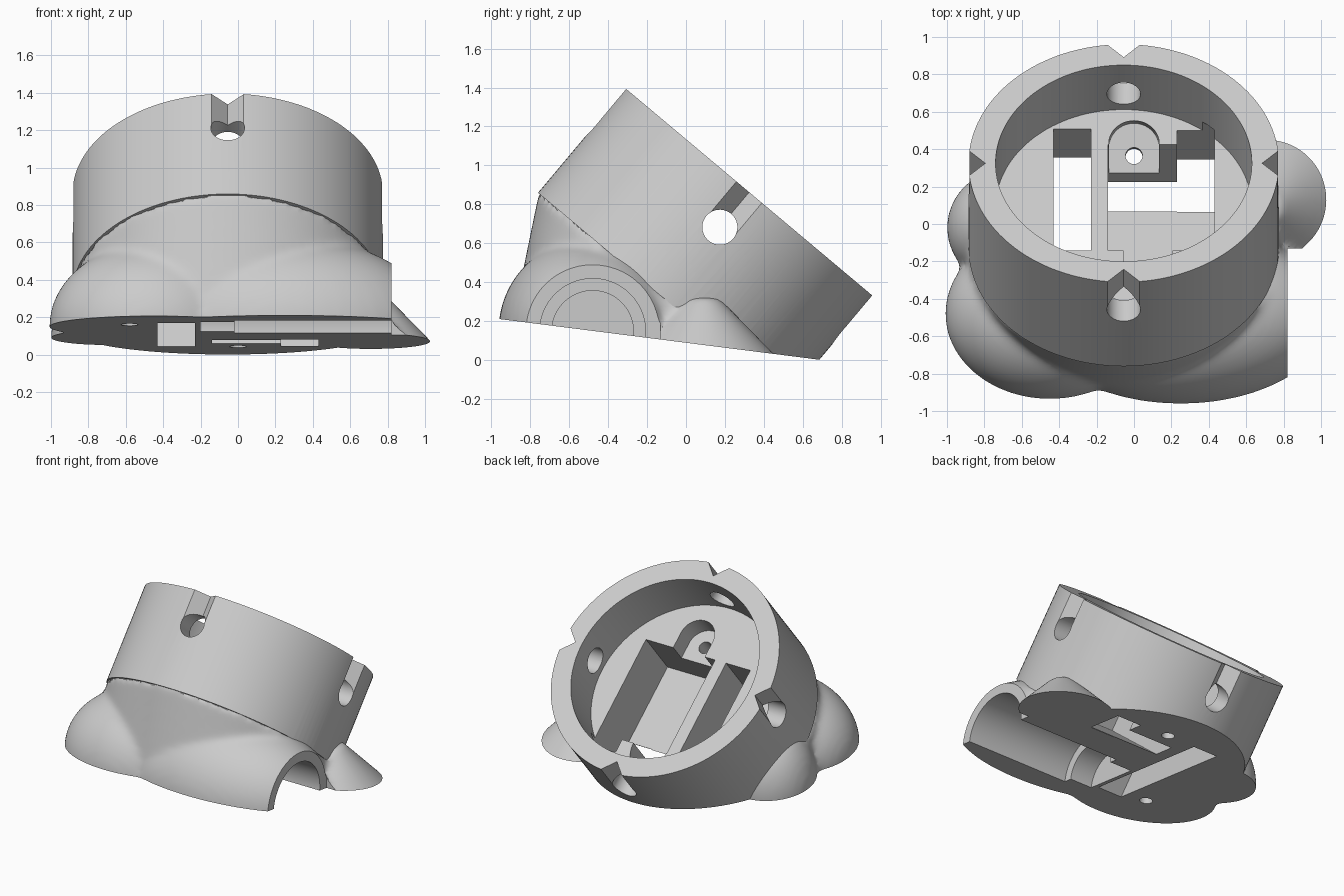
import bpy, bmesh
from math import radians, cos, sin, tau
from mathutils import Matrix, Vector

cube = bpy.data.objects.get("Cube")
if cube:
    bpy.data.objects.remove(cube, do_unlink=True)

T, R = Matrix.Translation, Matrix.Rotation
AXIS = T((-0.055, 0.325, 0.862)) @ R(radians(-40), 4, 'X')   # rim centre, z along the tube
BASE = T((0, 0, 0.088)) @ R(radians(-7.25), 4, 'X')          # sloping underside
ALONG_X, ALONG_Y = R(radians(90), 4, 'Y'), R(radians(90), 4, 'X')


def make(name, bm):
    bmesh.ops.recalc_face_normals(bm, faces=bm.faces)
    mesh = bpy.data.meshes.new(name)
    bm.to_mesh(mesh)
    bm.free()
    ob = bpy.data.objects.new(name, mesh)
    bpy.context.scene.collection.objects.link(ob)
    return ob


def add_box(bm, lo, hi, frame=Matrix()):
    lo, hi = Vector(lo), Vector(hi)
    m = frame @ T((lo + hi) / 2) @ Matrix.Diagonal((hi - lo).to_4d())
    m_clean = m.copy()
    bmesh.ops.create_cube(bm, size=1, matrix=m_clean)


def add_rod(bm, r1, r2, length, frame, sides=64):
    bmesh.ops.create_cone(bm, cap_ends=True, segments=sides, radius1=r1,
                          radius2=r2, depth=length, matrix=frame)


def add_ball(bm, centre, radii):
    m = T(centre) @ Matrix.Diagonal((*radii, 1))
    bmesh.ops.create_uvsphere(bm, u_segments=48, v_segments=32, radius=1, matrix=m)


def bake(ob):
    dg = bpy.context.evaluated_depsgraph_get()
    mesh = bpy.data.meshes.new_from_object(ob.evaluated_get(dg))
    ob.modifiers.clear()
    ob.data = mesh


def combine(ob, other, how='DIFFERENCE'):
    mod = ob.modifiers.new("cut", 'BOOLEAN')
    mod.operation, mod.solver, mod.object = how, 'EXACT', other
    bake(ob)
    bpy.data.objects.remove(other, do_unlink=True)


def cut_box(lo, hi, frame=Matrix()):
    bm = bmesh.new()
    add_box(bm, lo, hi, frame)
    combine(body, make("cutter", bm))


def cut_rod(r, length, frame, sides=64):
    bm = bmesh.new()
    add_rod(bm, r, r, length, frame, sides)
    combine(body, make("cutter", bm))


# Flared foot: hull from the tube end down to the base outline
bm = bmesh.new()
for i in range(96):
    a = tau * i / 96
    bm.verts.new(AXIS @ Vector((0.83 * cos(a), 0.83 * sin(a), -0.69)))
    reach = 0.85 if sin(a) > 0 else 0.61
    bm.verts.new(BASE @ Vector((-0.055 + 0.83 * cos(a), -0.3 + reach * sin(a), -0.15)))
bmesh.ops.convex_hull(bm, input=bm.verts)
# Rounded lobes around the foot
add_ball(bm, (0.25, -0.48, 0.15), (0.81, 0.485, 0.48))
add_ball(bm, (-0.45, -0.48, 0.15), (0.56, 0.46, 0.45))
add_ball(bm, (-0.69, -0.02, 0.09), (0.31, 0.31, 0.40))
add_rod(bm, 0.43, 0.08, 0.36, T((0.71, 0.09, 0.14)))
body = make("tilted_socket_body", bm)
remesh = body.modifiers.new("blend", 'REMESH')
remesh.mode, remesh.voxel_size = 'VOXEL', 0.022
soft = body.modifiers.new("soften", 'SMOOTH')
soft.factor, soft.iterations = 0.5, 10
bake(body)

# Upper tube
bm = bmesh.new()
add_rod(bm, 0.83, 0.83, 0.7, AXIS @ T((0, 0, -0.35)), 128)
combine(body, make("tube", bm), 'UNION')

# Flat underside, flat end of the side lobe, main bore
cut_box((-2, -2, -2), (2, 2, 0), BASE)
cut_box((0.82, -1.3, -0.5), (1.4, -0.13, 0.7))
cut_rod(0.685, 0.57, AXIS @ T((0, 0, -0.085)), 128)

# Pockets sunk into the bore floor
cut_box((-0.375, -0.30, -1.5), (-0.175, 0.55, -0.3), AXIS)
cut_box((-0.085, -0.30, -0.765), (0.485, 0.44, -0.3), AXIS)
cut_box((0.285, 0.30, -0.9), (0.485, 0.54, -0.3), AXIS)

# Screw recesses with holes
cut_rod(0.135, 0.7, BASE @ T((0, 0.40, 0.41)))
cut_box((-0.135, 0.15, 0.06), (0.135, 0.40, 0.76), BASE)
cut_rod(0.045, 0.5, BASE @ T((0, 0.36, 0)), 32)
cut_rod(0.13, 0.3, AXIS @ T((0.13, -0.42, -0.37)))
cut_box((0.0, -0.42, -0.52), (0.26, -0.25, -0.3), AXIS)
cut_rod(0.045, 0.3, AXIS @ T((0.13, -0.42, -0.55)), 32)
cut_rod(0.045, 0.3, BASE @ T((-0.58, -0.57, 0)), 32)

# Side channel with a narrower inner seat
CHANNEL = T((0, -0.48, 0.146)) @ ALONG_X
cut_rod(0.272, 1.0, CHANNEL @ T((0, 0, 0.48)), 96)
cut_rod(0.21, 0.4, CHANNEL @ T((0, 0, 0.0)), 96)

# Four radial holes, each with a V groove up to the rim
for k in range(4):
    turn = AXIS @ R(radians(90 * k), 4, 'Z')
    cut_rod(0.09, 0.5, turn @ T((0.8, 0, -0.235)) @ ALONG_X, 48)
    bm = bmesh.new()
    ends = []
    for z in (-0.235, 0.1):
        pts = [(0.74, 0), (0.86, -0.12), (0.86, 0.12)]
        ends.append([bm.verts.new(turn @ Vector((x, y, z))) for x, y in pts])
    bmesh.ops.convex_hull(bm, input=bm.verts)
    combine(body, make("groove", bm))

# Plain grey finish
grey = bpy.data.materials.new("light_grey")
grey.use_nodes = True
colour = (0.6, 0.6, 0.6, 1)
grey.diffuse_color = colour
grey.node_tree.nodes["Principled BSDF"].inputs["Base Color"].default_value = colour
body.data.materials.clear()
body.data.materials.append(grey)
for poly in body.data.polygons:
    poly.material_index = 0

bpy.ops.object.select_all(action='DESELECT')
body.select_set(True)
bpy.context.view_layer.objects.active = body
bpy.ops.object.shade_smooth_by_angle(angle=radians(30))
